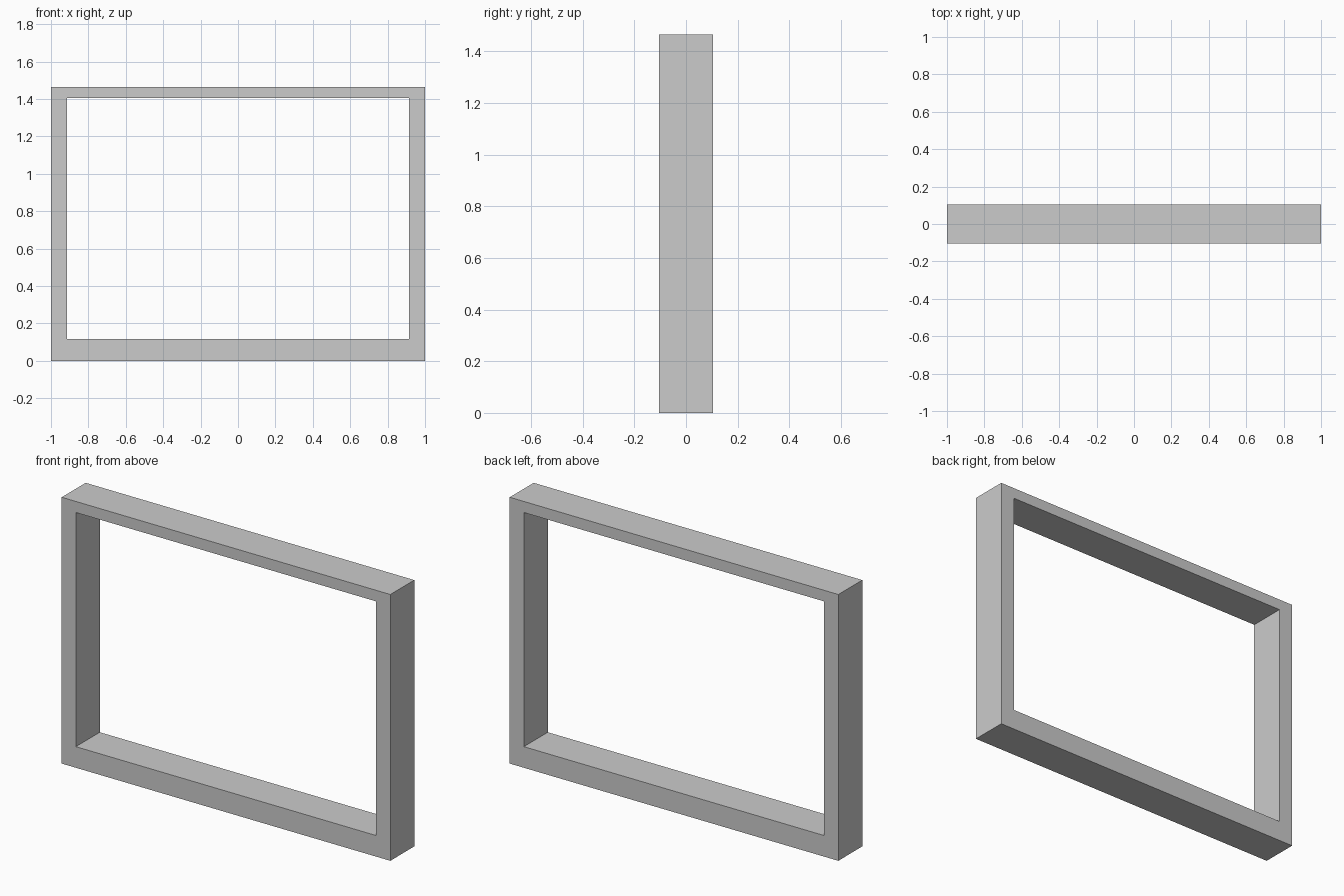
import bpy, bmesh

if "Cube" in bpy.data.objects:
    bpy.data.objects.remove(bpy.data.objects["Cube"])

HALF_WIDTH, HEIGHT, HALF_DEPTH = 1.0, 1.465, 0.104
OPEN_X, OPEN_BOTTOM, OPEN_TOP = 0.914, 0.116, 1.404


def rectangle(bm, half_x, z0, z1):
    """Four front-plane corners, counter-clockwise seen from the front."""
    return [bm.verts.new((x, -HALF_DEPTH, z)) for x, z in
            ((-half_x, z0), (half_x, z0), (half_x, z1), (-half_x, z1))]


# Rectangular frame: front face ring, extruded back through the depth
bm = bmesh.new()
outer = rectangle(bm, HALF_WIDTH, 0, HEIGHT)
inner = rectangle(bm, OPEN_X, OPEN_BOTTOM, OPEN_TOP)
ring = []
for i in range(4):
    j = (i + 1) % 4
    ring.append(bm.faces.new((outer[i], outer[j], inner[j], inner[i])))

back = bmesh.ops.extrude_face_region(bm, geom=ring, use_keep_orig=True)["geom"]
bmesh.ops.translate(bm, vec=(0, 2 * HALF_DEPTH, 0),
                    verts=[v for v in back if isinstance(v, bmesh.types.BMVert)])
bmesh.ops.recalc_face_normals(bm, faces=bm.faces)

mesh = bpy.data.meshes.new("window_frame")
bm.to_mesh(mesh)
bm.free()
bpy.context.collection.objects.link(bpy.data.objects.new("window_frame", mesh))
